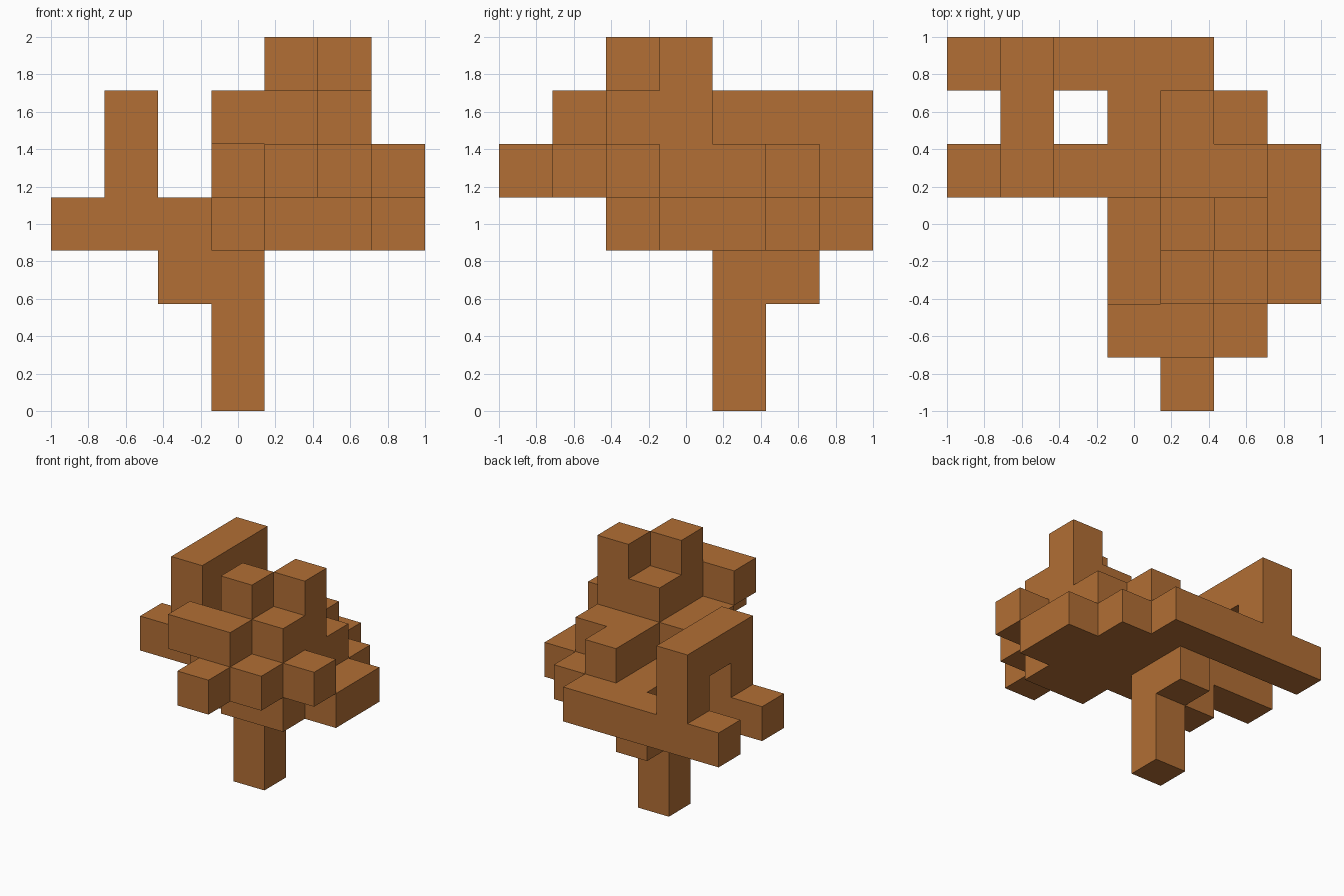
import bpy, bmesh
from mathutils import Vector

cube = bpy.data.objects.get("Cube")
if cube:
    bpy.data.objects.remove(cube, do_unlink=True)

GRID = 7              # cells along each side
CELL = 2 / GRID

# One warm brown for everything
brown = bpy.data.materials.new("warm_brown")
brown.use_nodes = True
colour = (0.445, 0.158, 0.035, 1)
brown.diffuse_color = colour
brown.node_tree.nodes["Principled BSDF"].inputs["Base Color"].default_value = colour

# Each part is a list of blocks: first cell, size in cells
PARTS = {
    "trunk": [((3, 4, 0), (1, 1, 3))],
    "trunk_brackets": [((2, 4, 2), (1, 1, 1)), ((3, 5, 2), (1, 1, 1))],
    "long_branch": [((0, 4, 3), (7, 1, 1))],
    "back_branch": [((0, 6, 3), (5, 1, 1))],
    "lower_crown": [((3, 3, 3), (4, 1, 1)), ((4, 2, 3), (2, 1, 1)),
                    ((3, 5, 3), (3, 1, 1))],
    "side_arch": [((1, 4, 4), (1, 1, 2)), ((1, 6, 4), (1, 1, 2)),
                  ((1, 5, 5), (1, 1, 1))],
    "middle_crown": [((3, 2, 4), (3, 2, 1)), ((4, 4, 4), (2, 1, 1)),
                     ((4, 5, 4), (1, 1, 1)), ((4, 1, 4), (2, 1, 1)),
                     ((4, 0, 4), (1, 1, 1)), ((6, 2, 4), (1, 1, 1))],
    "upper_crown": [((4, 2, 5), (2, 2, 1)), ((3, 1, 5), (2, 1, 1))],
    "crown_tips": [((4, 2, 6), (1, 1, 1)), ((5, 3, 6), (1, 1, 1))],
}


def cells_of(blocks):
    """All grid cells filled by a list of blocks."""
    return {(x + i, y + j, z + k)
            for (x, y, z), (w, d, h) in blocks
            for i in range(w) for j in range(d) for k in range(h)}


def place(p):
    """Grid corner to model position."""
    return Vector((p[0] * CELL - 1, p[1] * CELL - 1, p[2] * CELL))


def build(name, cells, filled):
    """Make the outer skin of a part, leaving out faces between cells."""
    bm = bmesh.new()
    for cell in sorted(cells):
        for axis in range(3):
            for side in (0, 1):
                beside = list(cell)
                beside[axis] += 2 * side - 1
                if tuple(beside) in filled:
                    continue
                u, v = (axis + 1) % 3, (axis + 2) % 3
                ring = []
                for a, b in ((0, 0), (1, 0), (1, 1), (0, 1)):
                    corner = list(cell)
                    corner[axis] += side
                    corner[u] += a
                    corner[v] += b
                    ring.append(bm.verts.new(place(corner)))
                bm.faces.new(ring if side else ring[::-1])
    bmesh.ops.remove_doubles(bm, verts=bm.verts[:], dist=0.001)
    # Merge neighbouring flat faces
    bmesh.ops.dissolve_limit(bm, angle_limit=0.01,
                             verts=bm.verts[:], edges=bm.edges[:])
    mesh = bpy.data.meshes.new(name)
    bm.to_mesh(mesh)
    bm.free()
    mesh.materials.append(brown)
    bpy.context.collection.objects.link(bpy.data.objects.new(name, mesh))


part_cells = {name: cells_of(blocks) for name, blocks in PARTS.items()}
everything = set().union(*part_cells.values())
for name, cells in part_cells.items():
    build(name, cells, everything)
